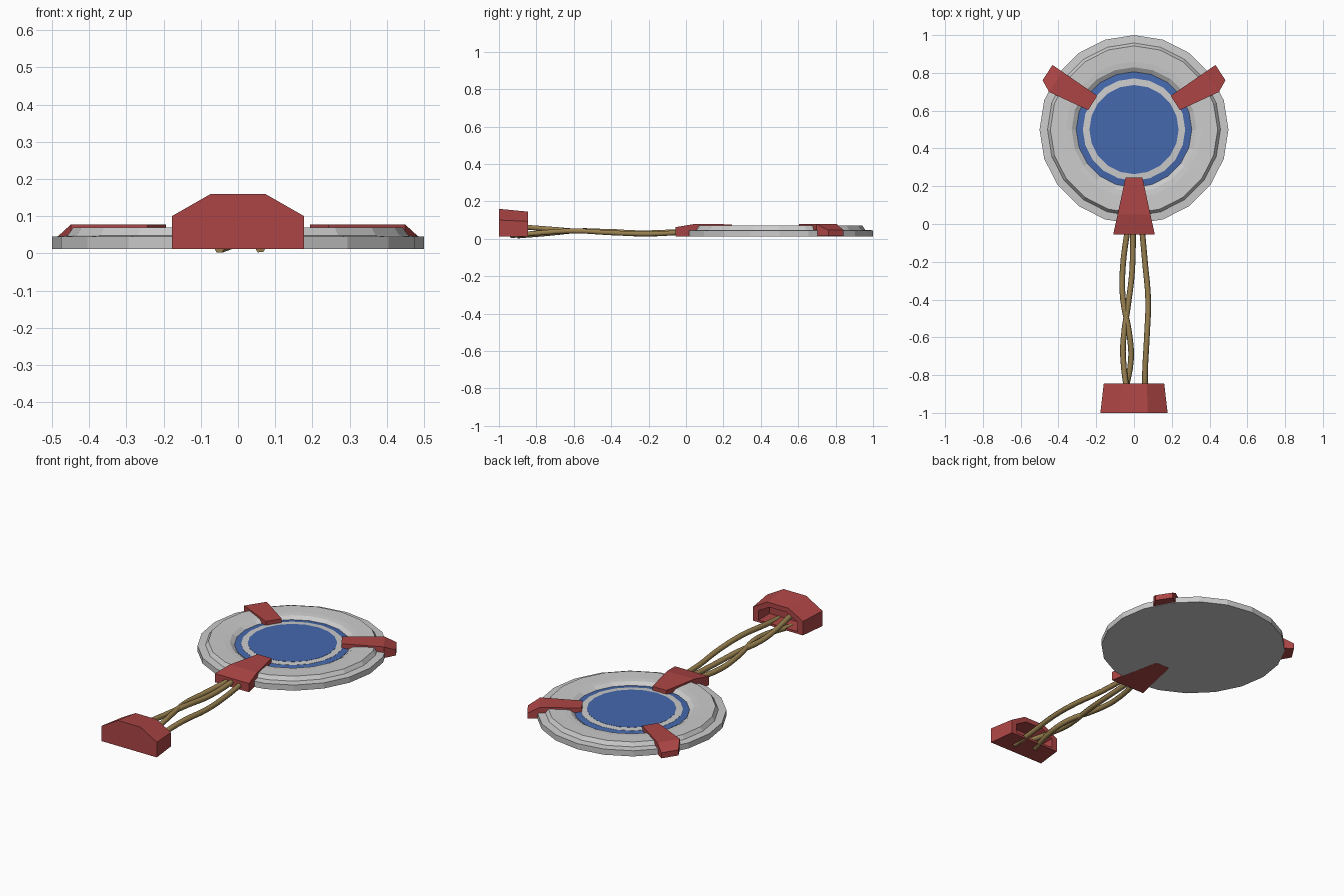
import bpy, bmesh
from math import sin, cos, pi, radians

if "Cube" in bpy.data.objects:
    bpy.data.objects.remove(bpy.data.objects["Cube"])


def material(name, color):
    m = bpy.data.materials.new(name)
    m.diffuse_color = color
    m.use_nodes = True
    m.node_tree.nodes["Principled BSDF"].inputs["Base Color"].default_value = m.diffuse_color
    return m


RED = material("red", (0.42, 0.06, 0.06, 1))
BLUE = material("blue", (0.06, 0.14, 0.42, 1))
TAN = material("tan", (0.32, 0.22, 0.08, 1))


def finish(name, bm, mat=None):
    bmesh.ops.remove_doubles(bm, verts=bm.verts, dist=1e-5)
    bmesh.ops.recalc_face_normals(bm, faces=bm.faces)
    me = bpy.data.meshes.new(name)
    bm.to_mesh(me)
    bm.free()
    ob = bpy.data.objects.new(name, me)
    bpy.context.collection.objects.link(ob)
    if mat:
        me.materials.append(mat)
    return ob


def lathe(name, profile, mat=None, n=20, cy=0.5):
    """Closed solid turned around the plate axis; caps both ends."""
    bm = bmesh.new()
    rings = [[bm.verts.new((r * cos(2 * pi * i / n), cy + r * sin(2 * pi * i / n), z))
              for i in range(n)] for r, z in profile]
    for a, b in zip(rings, rings[1:]):
        for i in range(n):
            j = (i + 1) % n
            bm.faces.new((a[i], a[j], b[j], b[i]))
    bm.faces.new(rings[0])
    bm.faces.new(rings[-1])
    return finish(name, bm, mat)


def loft(name, sections, mat):
    """Solid through a list of cross-sections with equal point counts."""
    bm = bmesh.new()
    rings = [[bm.verts.new(p) for p in s] for s in sections]
    for a, b in zip(rings, rings[1:]):
        for i in range(len(a)):
            j = (i + 1) % len(a)
            bm.faces.new((a[i], a[j], b[j], b[i]))
    bm.faces.new(rings[0])
    bm.faces.new(rings[-1])
    return finish(name, bm, mat)


# stepped round plate with a sunken middle
lathe("plate", [(0.5, 0.012), (0.5, 0.045), (0.458, 0.048), (0.443, 0.07),
                (0.36, 0.068), (0.33, 0.065), (0.305, 0.048)])
lathe("blue_outer_ring", [(0.306, 0.03), (0.306, 0.05), (0.27, 0.054)], BLUE)
lathe("grey_inner_ring", [(0.271, 0.03), (0.271, 0.055), (0.234, 0.057)])
lathe("blue_pad", [(0.236, 0.03), (0.236, 0.058)], BLUE)

# rim clips: stations of (radius, low side, high side, bottom, top)
STATIONS = [(0.26, -0.046, 0.044, 0.045, 0.078), (0.485, -0.078, 0.05, 0.03, 0.078),
            (0.548, -0.045, 0.052, 0.014, 0.046)]
for name, side in (("right_clip", 1), ("left_clip", -1)):
    c, s = cos(radians(33)), sin(radians(33))
    secs = []
    for r, t0, t1, zb, zt in STATIONS:
        secs.append([(side * (r * c - t * s), 0.5 + r * s + t * c, z)
                     for t, z in ((t0, zb), (t1, zb), (t1, zt), (t0, zt))])
    # outer leg reaches down to the plate's underside
    for k in (0, 1):
        secs[1][k] = secs[1][k][:2] + (0.014,)
    loft(name, secs, RED)

# tapered cable holder on the front of the plate
loft("cable_holder", [[(-w, y, 0.0115), (w, y, 0.0115), (w, y, zt), (-w, y, zt)]
                      for y, w, zt in ((-0.055, 0.11, 0.062), (0.05, 0.087, 0.08),
                                       (0.245, 0.045, 0.077))], RED)


# end plug: chamfered block, hollowed from the back
def plug(y, w, wt, zb, zs, zt):
    return [(-w, y, zb), (w, y, zb), (w, y, zs), (wt, y, zt), (-wt, y, zt), (-w, y, zs)]


loft("end_plug", [plug(-1.0, 0.178, 0.073, 0.012, 0.1, 0.16),
                  plug(-0.845, 0.16, 0.068, 0.012, 0.093, 0.145),
                  plug(-0.845, 0.125, 0.055, 0.025, 0.08, 0.118),
                  plug(-0.945, 0.125, 0.055, 0.025, 0.08, 0.118)], RED)

# three loosely twisted cables
CABLES = {
    "right_cable": [(0.04, 0, 0.035), (0.058, -0.2, 0.026), (0.075, -0.4, 0.032),
                    (0.068, -0.6, 0.042), (0.058, -0.8, 0.03), (0.06, -0.94, 0.016)],
    "left_cable": [(-0.03, 0, 0.035), (-0.06, -0.24, 0.025), (-0.058, -0.4, 0.036),
                   (-0.025, -0.58, 0.043), (-0.016, -0.72, 0.03), (-0.05, -0.9, 0.015)],
    "middle_cable": [(-0.005, 0, 0.04), (-0.01, -0.25, 0.032), (-0.03, -0.42, 0.04),
                     (-0.055, -0.6, 0.042), (-0.058, -0.7, 0.05), (-0.03, -0.94, 0.068)],
}
for name, pts in CABLES.items():
    cu = bpy.data.curves.new(name, 'CURVE')
    cu.dimensions = '3D'
    cu.bevel_depth = 0.015
    cu.bevel_resolution = 1
    cu.resolution_u = 4
    cu.use_fill_caps = True
    sp = cu.splines.new('BEZIER')
    sp.bezier_points.add(len(pts) - 1)
    for bp, p in zip(sp.bezier_points, pts):
        bp.co = p
        bp.handle_left_type = bp.handle_right_type = 'AUTO'
    cu.materials.append(TAN)
    bpy.context.collection.objects.link(bpy.data.objects.new(name, cu))
